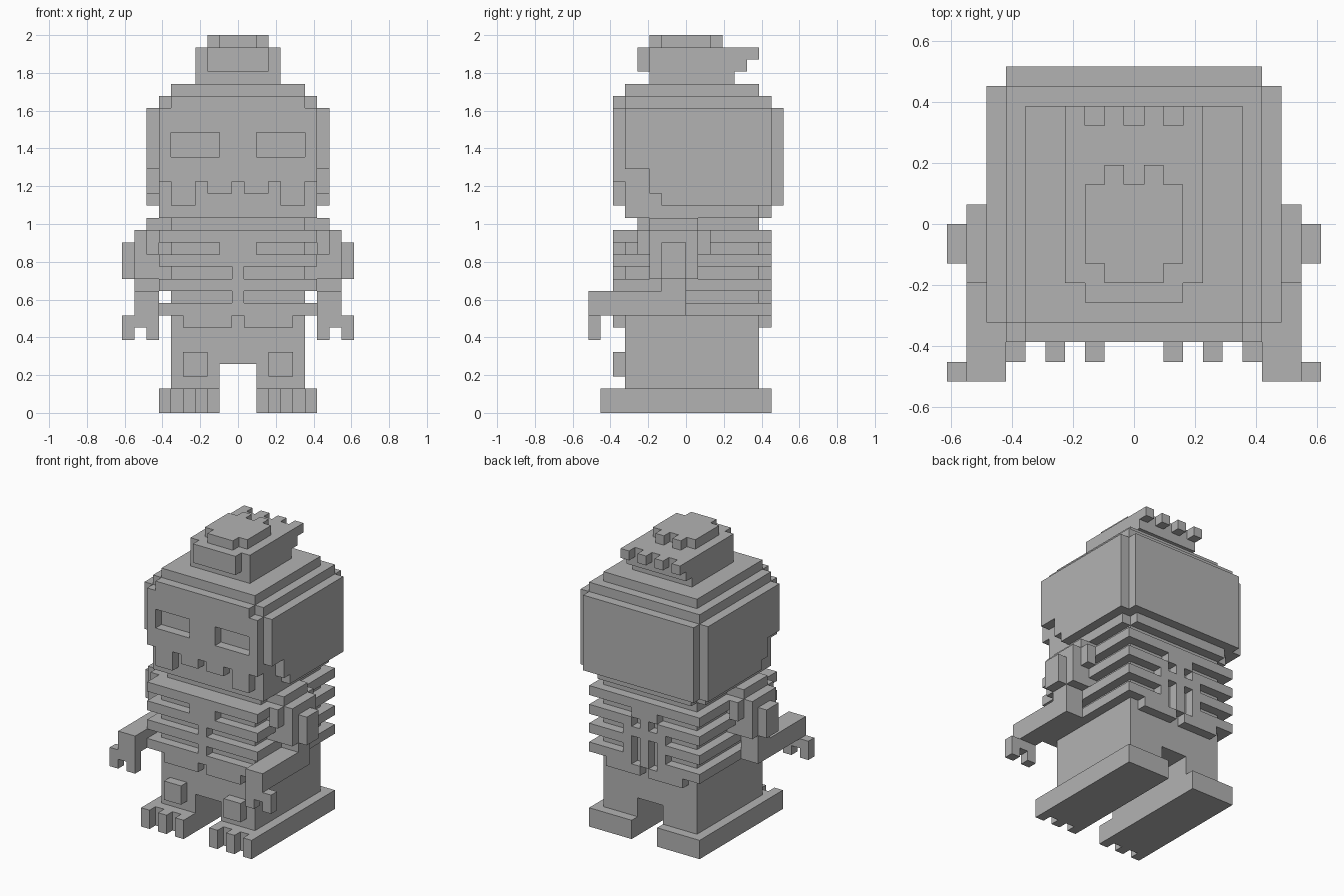
import bpy
import bmesh
from mathutils import Vector

cube = bpy.data.objects.get("Cube")
if cube:
    bpy.data.objects.remove(cube, do_unlink=True)

UNIT = 2 / 31  # edge length of one block

bone = bpy.data.materials.new("bone_grey")
bone.use_nodes = True
BONE_COLOUR = (0.45, 0.45, 0.45, 1)
bone.diffuse_color = BONE_COLOUR
bone.node_tree.nodes["Principled BSDF"].inputs["Base Color"].default_value = BONE_COLOUR

AXES = [Vector(a) for a in ((1, 0, 0), (0, 1, 0), (0, 0, 1))]


def block(columns, depth, height):
    """Cells of a box: columns counted from the middle (both ends included),
    depth and height as start and end levels."""
    return {(x, y, z)
            for x in range(columns[0], columns[1] + 1)
            for y in range(*depth)
            for z in range(*height)}


def both(columns, depth, height):
    """A box together with its mirror image."""
    cells = block(columns, depth, height)
    return cells | mirrored(cells)


def mirrored(cells):
    return {(-x, y, z) for x, y, z in cells}


def build(name, cells):
    """Skin a set of blocks with its outer faces and merge the flat areas."""
    bm = bmesh.new()
    for cell in cells:
        centre = Vector(cell) + Vector((0, 0.5, 0.5))
        for i, axis in enumerate(AXES):
            u, v = AXES[(i + 1) % 3] / 2, AXES[(i + 2) % 3] / 2
            for sign in (1, -1):
                normal = axis * sign
                neighbour = tuple(round(c) for c in Vector(cell) + normal)
                if neighbour in cells:
                    continue
                middle = centre + normal / 2
                corners = [middle - u - v, middle + u - v, middle + u + v, middle - u + v]
                bm.faces.new([bm.verts.new(c * UNIT) for c in corners[::sign]])
    bmesh.ops.remove_doubles(bm, verts=bm.verts[:], dist=UNIT / 100)
    bmesh.ops.dissolve_limit(bm, angle_limit=0.01, verts=bm.verts[:], edges=bm.edges[:])
    mesh = bpy.data.meshes.new(name)
    bm.to_mesh(mesh)
    bm.free()
    mesh.materials.append(bone)
    obj = bpy.data.objects.new(name, mesh)
    bpy.context.collection.objects.link(obj)


def build_pair(name, cells):
    build("left_" + name, cells)
    build("right_" + name, mirrored(cells))


# Feet with three toes each
foot = block((2, 6), (-6, 7), (0, 2))
for column in (2, 4, 6):
    foot |= block((column, column), (-7, -6), (0, 2))
build_pair("foot", foot)

# Legs, hips and knee caps
build("legs", block((-5, 5), (-5, 6), (2, 8)) - block((-1, 1), (-5, 6), (2, 4)))
build_pair("knee_cap", block((3, 4), (-6, -5), (3, 5)))

# Pelvis plates, front and back
build_pair("front_pelvis", block((1, 4), (-6, -5), (7, 8)))
build_pair("back_pelvis", block((1, 4), (6, 7), (7, 8)))

# Rib cage: core, four ribs, breastbone and spine
ribs = block((-5, 5), (-5, 6), (8, 15)) | block((-5, 5), (-4, 6), (15, 16))
for level in (8, 10, 12, 14):
    ribs |= block((-6, 6), (-6, 7), (level, level + 1))
ribs |= block((0, 0), (-6, -5), (8, 15))
ribs |= block((-1, 1), (-6, -5), (13, 14))
ribs |= block((-2, 2), (6, 7), (8, 15))
ribs -= both((1, 1), (6, 7), (8, 11))
ribs -= both((1, 1), (6, 7), (12, 13))
ribs -= both((2, 2), (6, 7), (13, 14))
build("rib_cage", ribs)

# Collar bone across the shoulders
build("collar_bone", block((-7, 7), (-3, 1), (15, 16)))

# Arms: shoulder, elbow, forearm and hand with two fingers
build_pair("upper_arm", block((6, 8), (-3, 1), (11, 15))
           | block((7, 7), (-4, 2), (13, 15))
           | block((9, 9), (-2, 0), (11, 14))
           | block((7, 8), (-2, 0), (10, 11)))
build_pair("forearm", block((7, 8), (-8, 0), (8, 10)))
hand = block((7, 9), (-8, -7), (6, 8))
build_pair("hand", hand - block((8, 8), (-8, -7), (6, 7)))

# Skull core with a stepped crown and base
build("skull", block((-6, 6), (-5, 7), (17, 26))
      | block((-6, 6), (-5, 6), (16, 17))
      | block((-5, 5), (-5, 7), (16, 17))
      | block((-5, 5), (-6, -5), (25, 26))
      | block((-5, 5), (-5, 6), (26, 27))
      | block((-6, 6), (7, 8), (17, 25)))

# Face plate with eye sockets and upper teeth
face = block((-6, 6), (-6, -5), (19, 25))
face -= both((2, 5), (-6, -5), (21, 23))
face |= both((4, 5), (-6, -5), (17, 19))
face |= both((1, 2), (-6, -5), (18, 19))
build("face", face)

# Side plates of the skull, stepped at the cheek
build_pair("temple", block((7, 7), (-5, 7), (20, 25))
           | block((7, 7), (-3, 7), (18, 20))
           | block((7, 7), (-2, 7), (17, 18)))

# Top knot with a fringe at the back
knot = block((-3, 3), (-3, 4), (27, 30)) | block((-3, 3), (4, 5), (28, 30))
knot |= block((-2, 2), (-4, -3), (28, 30))
for column in (1, 3):
    knot |= both((column, column), (5, 6), (29, 30))
build("top_knot", knot)

# Cap on the top knot
build("knot_cap", block((-2, 2), (-2, 2), (30, 31))
      | block((-1, 1), (-3, -2), (30, 31))
      | both((1, 1), (2, 3), (30, 31)))
